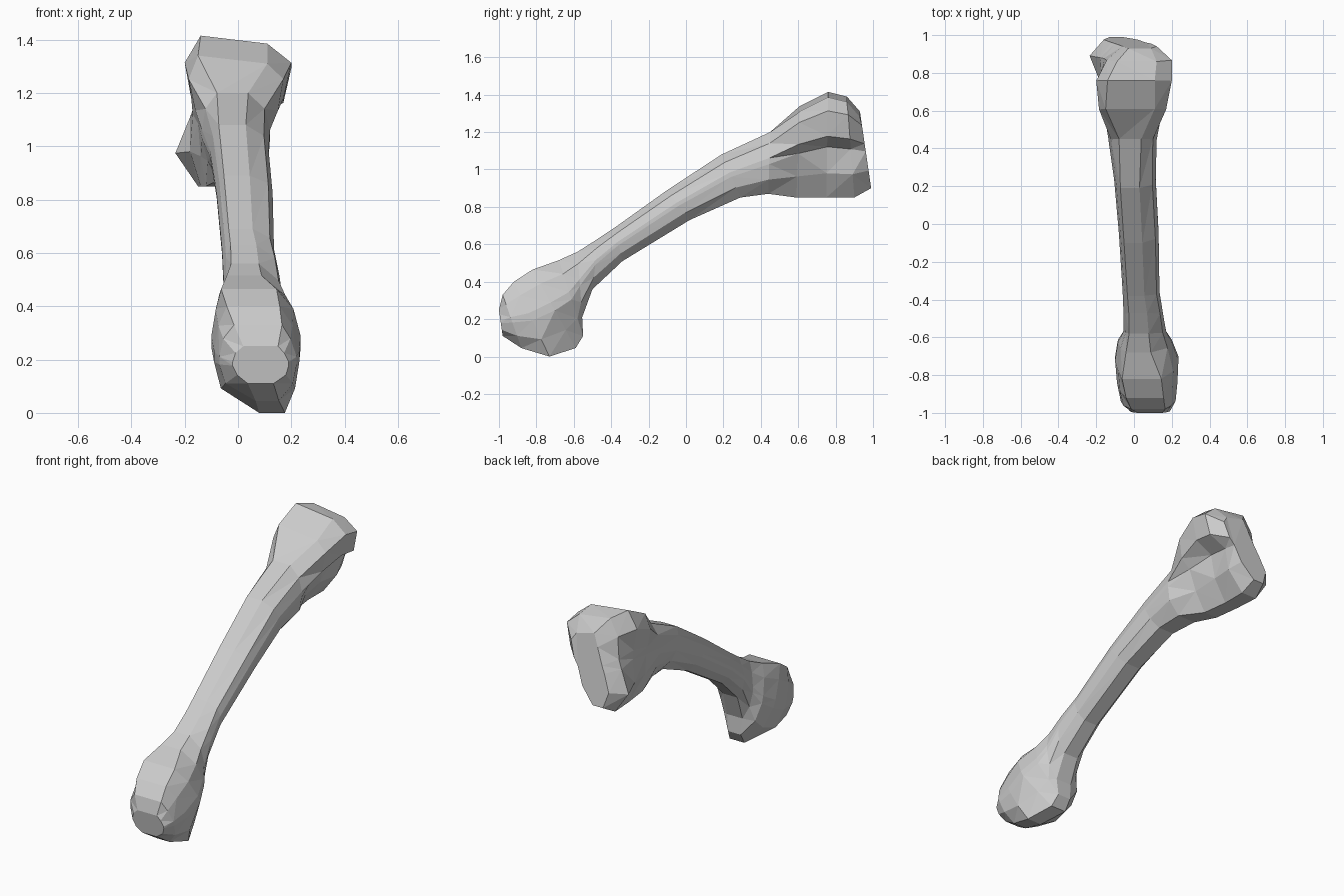
import bpy, bmesh

bone = bpy.data.materials.new("bone_grey")
bone.diffuse_color = (0.6, 0.6, 0.6, 1)

LEVELS = (0, 0.18, 0.42, 0.52, 0.77, 1)   # ring heights, top edge to bottom edge

# Knuckle and shaft: top y, z, bottom y, z, left x, right x, ridge and keel position across the width
SHAFT = [
    (-1.00, 0.25, -0.98, 0.11, -0.02, 0.19, 0.50, 0.50),
    (-0.98, 0.33, -0.88, 0.045, -0.07, 0.22, 0.50, 0.62),
    (-0.92, 0.40, -0.73, 0.00, -0.09, 0.23, 0.46, 0.68),
    (-0.82, 0.465, -0.59, 0.045, -0.10, 0.235, 0.42, 0.50),
    (-0.68, 0.515, -0.55, 0.11, -0.085, 0.20, 0.38, 0.50),
    (-0.58, 0.56, -0.555, 0.21, -0.055, 0.17, 0.36, 0.50),
    (-0.47, 0.63, -0.50, 0.36, -0.055, 0.155, 0.36, 0.50),
    (-0.38, 0.69, -0.34, 0.51, -0.06, 0.135, 0.36, 0.50),
    (-0.10, 0.89, 0.02, 0.73, -0.08, 0.13, 0.36, 0.50),
    (0.19, 1.08, 0.29, 0.85, -0.105, 0.115, 0.38, 0.50),
    (0.45, 1.20, 0.44, 0.87, -0.135, 0.12, 0.45, 0.45),
]
# Broad head: top y, z, bottom y, z, then left and right x at each ring height
HEAD = [
    (0.61, 1.34, 0.59, 0.85, -0.15, 0.11, -0.185, 0.17, -0.16, 0.15, -0.15, 0.09,
     -0.14, 0.04, -0.12, -0.03),
    (0.76, 1.415, 0.75, 0.85, -0.14, 0.11, -0.20, 0.20, -0.175, 0.17, -0.17, 0.06,
     -0.18, 0.03, -0.14, -0.05),
    (0.86, 1.39, 0.90, 0.85, -0.09, 0.12, -0.145, 0.20, -0.16, 0.17, -0.18, 0.06,
     -0.235, 0.045, -0.15, -0.05),
    (0.93, 1.31, 0.99, 0.90, -0.03, 0.09, -0.06, 0.12, -0.10, 0.09, -0.12, 0.06,
     -0.16, 0.02, -0.13, -0.06),
]


def ring(top, bottom, pairs, drop=0):
    """Closed cross-section: down the left side, then up the right."""
    left, right = [], []
    for t, (lx, rx) in zip(LEVELS, pairs):
        y = top[0] + (bottom[0] - top[0]) * t
        z = top[1] + (bottom[1] - top[1]) * t
        left.append((lx, y, z))
        right.append((rx, y, z - (drop if t == 0 else 0)))
    return left + right[::-1]


rings = []
for k, (ty, tz, by, bz, lx, rx, ridge, keel) in enumerate(SHAFT):
    w = rx - lx
    a, b = lx + ridge * w, lx + keel * w
    h = (0.31 if k < 4 else 0.23) * w            # drum-like knuckle, rounder shaft
    g = (0.15 if 0 < k < 5 else 0.23) * w
    tuck = 0.18 if k in (3, 4) else 0.05         # knuckle narrows at the back
    pairs = [(a - h, a + h), (lx + 0.05 * w, rx - 0.08 * w), (lx, rx), (lx, rx),
             (lx + 0.08 * w, rx - tuck * w), (b - g, b + g)]
    rings.append(ring((ty, tz), (by, bz), pairs))
for s in HEAD:
    rings.append(ring(s[0:2], s[2:4], list(zip(s[4::2], s[5::2])), 0.03))

# Loft the sections into one faceted long bone
bm = bmesh.new()
loops = [[bm.verts.new(p) for p in r] for r in rings]
n = len(loops[0])
for a, b in zip(loops, loops[1:]):
    for i in range(n):
        j = (i + 1) % n
        bm.faces.new((a[i], a[j], b[j], b[i]))
bm.faces.new(loops[0])
bm.faces.new(loops[-1][::-1])
bmesh.ops.triangulate(bm, faces=bm.faces[:])
bmesh.ops.recalc_face_normals(bm, faces=bm.faces[:])

mesh = bpy.data.meshes.new("long_bone")
bm.to_mesh(mesh)
bm.free()
mesh.materials.append(bone)
obj = bpy.data.objects.new("long_bone", mesh)
bpy.context.collection.objects.link(obj)
